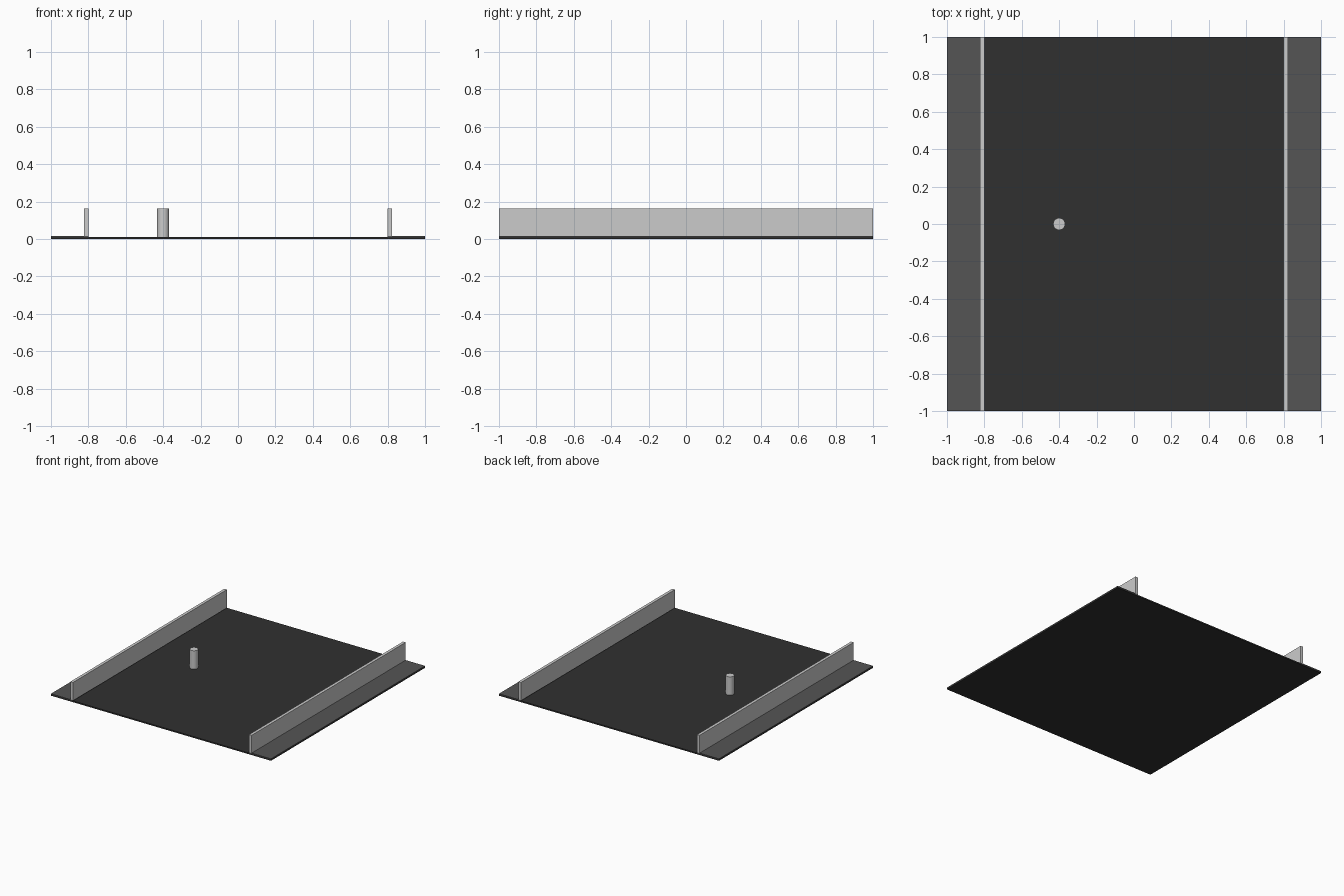
import bpy

if "Cube" in bpy.data.objects:
    bpy.data.objects.remove(bpy.data.objects["Cube"])


def material(name, value):
    m = bpy.data.materials.new(name)
    m.diffuse_color = (value, value, value, 1)
    m.use_nodes = True
    m.node_tree.nodes["Principled BSDF"].inputs["Base Color"].default_value = m.diffuse_color
    return m


def box(name, x0, x1, z0, z1, mat=None):
    # Full-length box spanning the whole y depth
    bpy.ops.mesh.primitive_cube_add(size=1, location=((x0 + x1) / 2, 0, (z0 + z1) / 2))
    ob = bpy.context.object
    ob.name = name
    ob.scale = (x1 - x0, 2, z1 - z0)
    bpy.ops.object.transform_apply(location=False, rotation=False, scale=True)
    if mat:
        ob.data.materials.append(mat)
    return ob


dark = material("dark_floor", 0.03)
mid = material("side_strip", 0.09)

# Dark base plate
box("floor_plate", -1, 1, 0, 0.011, dark)

# Mirrored side strips and walls
for side, s in (("left", -1), ("right", 1)):
    a, b = sorted((s * 0.8, s * 1.0))
    box(side + "_strip", a, b, 0.011, 0.016, mid)
    a, b = sorted((s * 0.8, s * 0.824))
    box(side + "_wall", a, b, 0.011, 0.162)

# Round post
bpy.ops.mesh.primitive_cylinder_add(vertices=32, radius=0.032, depth=0.151,
                                    location=(-0.4, 0, 0.0865))
bpy.context.object.name = "post"
bpy.ops.object.shade_smooth_by_angle()
